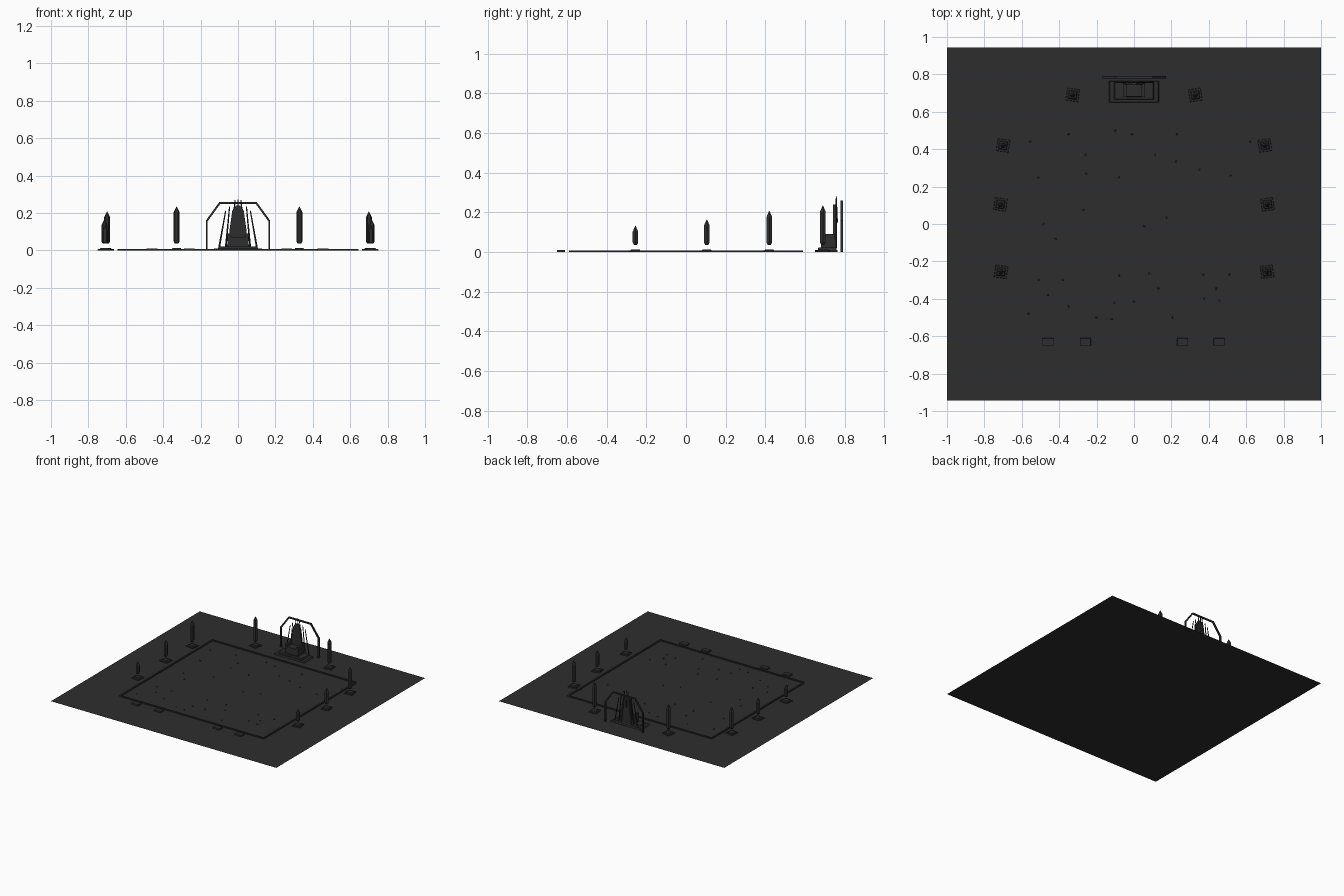
import bpy, bmesh, math, random
from mathutils import Vector, Matrix

if "Cube" in bpy.data.objects:
    bpy.data.objects.remove(bpy.data.objects["Cube"])

random.seed(4)
mat = bpy.data.materials.new("charcoal stone")
mat.diffuse_color = (0.027, 0.027, 0.027, 1)
mat.use_nodes = True
mat.node_tree.nodes["Principled BSDF"].inputs["Base Color"].default_value = mat.diffuse_color


def finish(name, bm):
    bmesh.ops.recalc_face_normals(bm, faces=bm.faces)
    me = bpy.data.meshes.new(name)
    bm.to_mesh(me)
    bm.free()
    me.materials.append(mat)
    ob = bpy.data.objects.new(name, me)
    bpy.context.collection.objects.link(ob)
    return ob


def loft(bm, rings):
    """Join rings of points with quads and cap both ends."""
    vs = [[bm.verts.new(p) for p in r] for r in rings]
    n = len(vs[0])
    for a, b in zip(vs, vs[1:]):
        for i in range(n):
            bm.faces.new((a[i], a[(i + 1) % n], b[(i + 1) % n], b[i]))
    bm.faces.new(vs[0][::-1])
    bm.faces.new(vs[-1])


def block(name, x, y, z0, z1, hx, hy, top=1.0, rot=0.0):
    """Box whose top can be narrower than its base."""
    bm = bmesh.new()
    c, s = math.cos(rot), math.sin(rot)
    rings = []
    for z, k in ((z0, 1), (z1, top)):
        rings.append([(x + (a * c - b * s) * k, y + (a * s + b * c) * k, z)
                      for a, b in ((-hx, -hy), (hx, -hy), (hx, hy), (-hx, hy))])
    loft(bm, rings)
    return finish(name, bm)


def rod(name, p, q, r0, r1, sides=6):
    bm = bmesh.new()
    p, q = Vector(p), Vector(q)
    m = Matrix.Translation((p + q) / 2) @ (q - p).to_track_quat('Z', 'Y').to_matrix().to_4x4()
    bmesh.ops.create_cone(bm, cap_ends=True, segments=sides, radius1=r0, radius2=r1,
                          depth=(q - p).length, matrix=m)
    return finish(name, bm)


def slab(name, pts, y0, y1):
    """Front outline extruded along y."""
    bm = bmesh.new()
    loft(bm, [[(x, y, z) for x, z in pts] for y in (y0, y1)])
    return finish(name, bm)


# ground sheet
bm = bmesh.new()
bm.faces.new([bm.verts.new(p) for p in ((-1, -.943, 0), (1, -.943, 0), (1, .943, 0), (-1, .943, 0))])
finish("ground_sheet", bm)

# arena border
for s in (-1, 1):
    block("border_long", 0, s * .585, 0, .008, .64, .006)
    block("border_side", s * .637, 0, 0, .008, .006, .58)

# floor chips
chips = [(-.555, .44), (-.35, .48), (-.26, .37), (-.1, .5), (-.01, .48), (.23, .48), (.62, .44),
         (-.51, .25), (-.255, .27), (-.08, .25), (.11, .37), (.225, .335), (.35, .29), (.515, .26),
         (-.485, 0), (-.42, -.08), (-.27, .075), (.055, -.01), (.175, .035), (-.46, -.38),
         (-.51, -.3), (-.565, -.48), (-.38, -.3), (-.35, -.44), (-.2, -.5), (-.12, -.51),
         (.205, -.5), (.375, -.4), (.455, -.41), (.51, -.27), (.44, -.345), (-.105, -.42),
         (0, -.415), (.13, -.345), (-.08, -.275), (.08, -.265), (.37, -.27)]
for x, y in chips:
    block("floor_chip", x, y, 0, .004, .005, .004, .7, random.uniform(0, 3))

# front step blocks
for x in (-.46, -.26, .26, .455):
    block("step_block", x, -.63, 0, .011, .03, .02, .95)

# floating crystals over plinths, mirrored left and right
for x, y, h in ((.328, .69, .235), (.70, .42, .208), (.714, .105, .165), (.711, -.255, .133)):
    for s in (-1, 1):
        block("crystal_plinth", s * x, y, 0, .007, .033, .033, .95, s * .15)
        block("plinth_cap", s * x, y, .007, .013, .023, .023, .8, s * .15)
        bm = bmesh.new()
        loft(bm, [[(s * x + r * math.cos(i * math.pi / 3), y + r * math.sin(i * math.pi / 3), z)
                   for i in range(6)]
                  for z, r in ((.036, .009), (.048, .016), (h - .03, .016), (h, .001))])
        finish("crystal", bm)

# throne base and seat
block("throne_base", 0, .707, 0, .011, .135, .058, .95)
block("throne_step", 0, .712, .011, .022, .108, .047, .95)
block("throne_seat", 0, .717, .022, .072, .058, .037, .95)
for s in (-1, 1):
    block("throne_arm", s * .05, .715, .072, .092, .009, .036, .97)

# throne back and its fan of spires
slab("throne_back", [(-.05, .022), (.05, .022), (.044, .12), (.03, .215), (.012, .24),
                     (-.012, .24), (-.03, .215), (-.044, .12)], .742, .756)
rod("crown_spire", (0, .759, .15), (0, .759, .285), .007, .001)
for s in (-1, 1):
    for x0, x1, z in ((.045, .015, .27), (.065, .045, .235), (.1, .066, .212)):
        rod("fan_spire", (s * x0, .757, .02), (s * x1, .757, z), .005, .003)

# arch frame behind the throne
half = [(.172, 0), (.172, .16), (.1, .259)]
inner = [(.162, 0), (.162, .156), (.095, .249)]
slab("arch_frame", [(-x, z) for x, z in half] + half[::-1] + inner
     + [(-x, z) for x, z in inner[::-1]], .779, .791)
